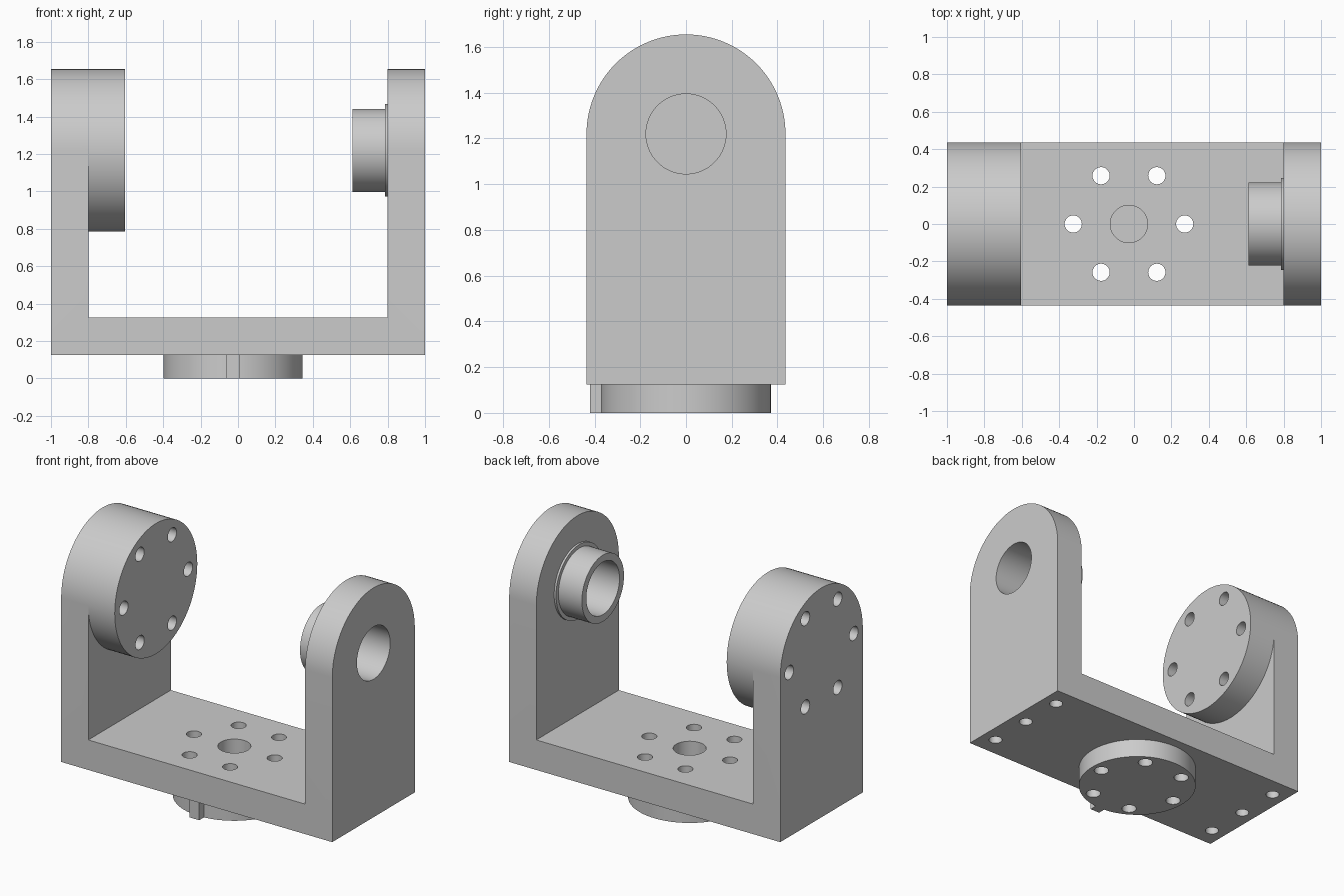
import bpy, bmesh, math

if "Cube" in bpy.data.objects:
    bpy.data.objects.remove(bpy.data.objects["Cube"])

R, ZC = 0.435, 1.22        # arm half width and pivot height
DX = -0.027                # x centre of the mounting flange

grey = bpy.data.materials.new("plain grey")
grey.diffuse_color = (0.6, 0.6, 0.6, 1)
grey.use_nodes = True
grey.node_tree.nodes["Principled BSDF"].inputs["Base Color"].default_value = grey.diffuse_color


def prism(name, pts, lo, hi, axis):
    """Extrude a 2D profile along an axis."""
    place = {"X": lambda u, v, t: (t, u, v),
             "Y": lambda u, v, t: (u, t, v),
             "Z": lambda u, v, t: (u, v, t)}[axis]
    bm = bmesh.new()
    a = [bm.verts.new(place(u, v, lo)) for u, v in pts]
    b = [bm.verts.new(place(u, v, hi)) for u, v in pts]
    bm.faces.new(a)
    bm.faces.new(b)
    n = len(pts)
    for i in range(n):
        j = (i + 1) % n
        bm.faces.new((a[i], a[j], b[j], b[i]))
    bmesh.ops.recalc_face_normals(bm, faces=bm.faces)
    me = bpy.data.meshes.new(name)
    bm.to_mesh(me)
    bm.free()
    me.materials.append(grey)
    ob = bpy.data.objects.new(name, me)
    bpy.context.collection.objects.link(ob)
    return ob


def arc(u, v, r, n, sweep=math.tau, end=0):
    return [(u + r * math.cos(sweep * i / n), v + r * math.sin(sweep * i / n))
            for i in range(n + end)]


def combine(body, tool, op):
    """Boolean the tool into the body, then remove the tool."""
    m = body.modifiers.new(op, "BOOLEAN")
    m.operation, m.object, m.solver = op, tool, "EXACT"
    dg = bpy.context.evaluated_depsgraph_get()
    me = bpy.data.meshes.new_from_object(body.evaluated_get(dg))
    body.modifiers.clear()
    body.data = me
    bpy.data.objects.remove(tool)


# U-shaped bracket, rounded at the arm tops
bracket = prism("yoke_bracket", [(-1, 0.125), (1, 0.125), (1, 1.8), (0.8, 1.8),
                (0.8, 0.325), (-0.8, 0.325), (-0.8, 1.8), (-1, 1.8)], -0.6, 0.6, "Y")
outline = arc(0, ZC, R, 48, math.pi, 1) + [(-R, -0.1), (R, -0.1)]
combine(bracket, prism("outline", outline, -1.2, 1.2, "X"), "INTERSECT")

# Drum on the left arm, collar and sleeve on the right arm
combine(bracket, prism("drum", arc(0, ZC, R, 96), -0.8, -0.605, "X"), "UNION")
combine(bracket, prism("collar", arc(0, ZC, 0.247, 72), 0.786, 0.85, "X"), "UNION")
combine(bracket, prism("sleeve", arc(0, ZC, 0.222, 72), 0.613, 0.84, "X"), "UNION")

# Round flange with locating key under the base
combine(bracket, prism("flange", arc(DX, 0, 0.372, 96), 0, 0.2, "Z"), "UNION")
key = [(DX - 0.035, -0.42), (DX + 0.035, -0.42), (DX + 0.035, -0.34), (DX - 0.035, -0.34)]
combine(bracket, prism("key", key, 0, 0.19, "Z"), "UNION")

# Shaft bore and blind centre recess
combine(bracket, prism("bore", arc(0, ZC, 0.175, 64), 0.5, 1.1, "X"), "DIFFERENCE")
combine(bracket, prism("recess", arc(DX, 0, 0.1, 48), 0.13, 0.5, "Z"), "DIFFERENCE")

# Bolt circles through the flange and the drum
for u, v in arc(0, 0, 1, 6):
    combine(bracket, prism("hole", arc(DX + 0.298 * u, 0.298 * v, 0.046, 32),
                           -0.1, 0.5, "Z"), "DIFFERENCE")
    combine(bracket, prism("hole", arc(0.34 * u, ZC + 0.34 * v, 0.046, 32),
                           -1.1, -0.5, "X"), "DIFFERENCE")

# Blind bolt holes under both arms
for x in (-0.9, 0.9):
    for y in (-0.3, 0, 0.3):
        combine(bracket, prism("hole", arc(x, y, 0.042, 32), 0, 0.325, "Z"), "DIFFERENCE")

bpy.context.view_layer.objects.active = bracket
bracket.select_set(True)
bpy.ops.object.shade_smooth_by_angle(angle=math.radians(30))
